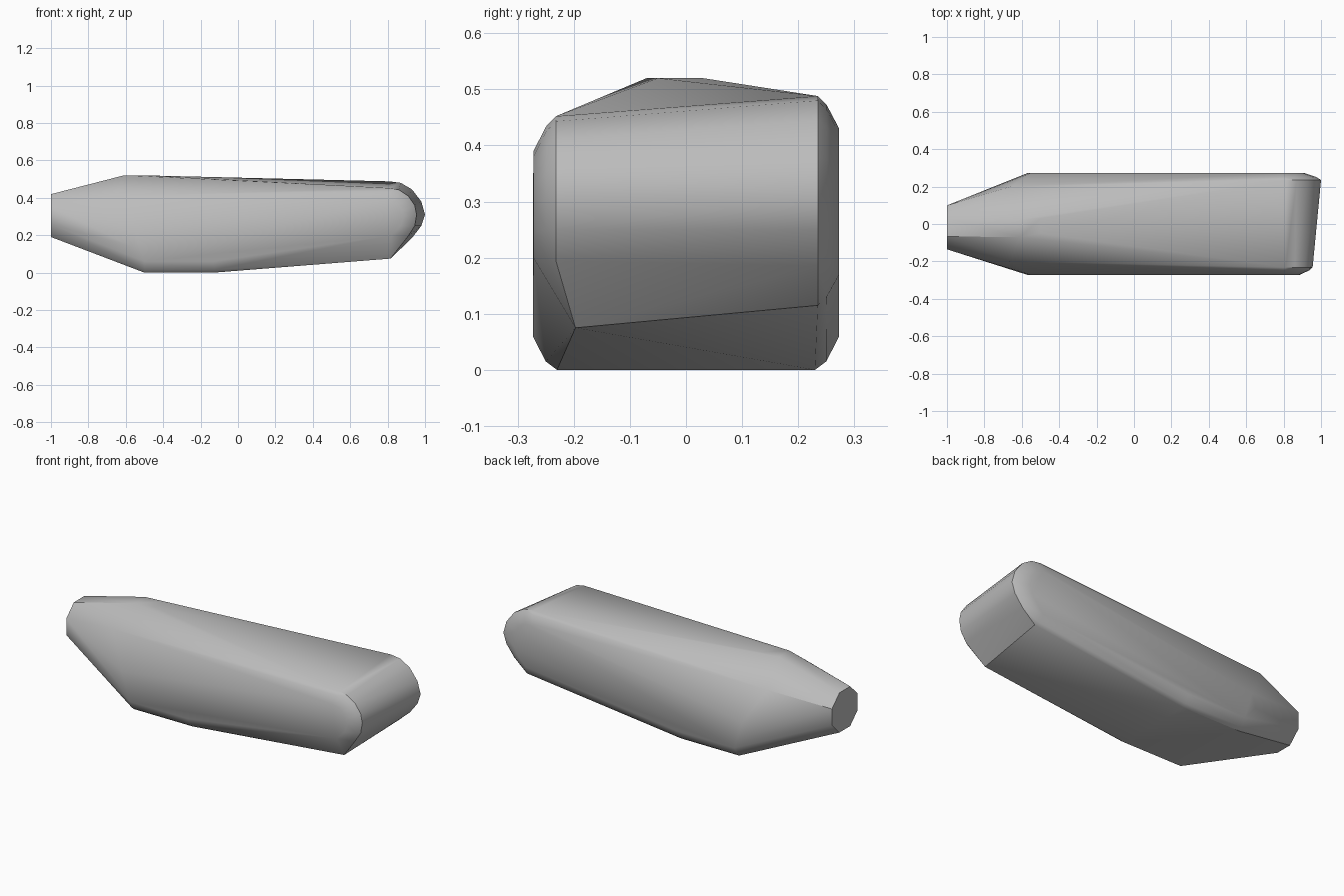
import bpy, bmesh, math
from mathutils import Vector

cube = bpy.data.objects.get("Cube")
if cube:
    bpy.data.objects.remove(cube, do_unlink=True)

grey = bpy.data.materials.new("plain grey")
grey.use_nodes = True
grey.diffuse_color = (0.5, 0.5, 0.5, 1)
grey.node_tree.nodes["Principled BSDF"].inputs["Base Color"].default_value = (0.5, 0.5, 0.5, 1)

points = []


def rim(y, outer_y, rim_profile, flank_profile):
    """Rounded rim from the nose edge to the flat flank."""
    for (x1, z1), (x2, z2) in zip(rim_profile, flank_profile):
        points.append((x1, y, z1))
        points.append((x1 + (x2 - x1) * .28, y + (outer_y - y) * .42, z1 + (z2 - z1) * .28))
        points.append((x2, outer_y, z2))


# Rounded nose, slanted so the back side is longer and taller
rim(.235, .273,
    [(.81, .488), (.87, .48), (.93, .445), (.98, .38), (1, .31), (.98, .25), (.93, .185), (.85, .115)],
    [(.79, .43), (.83, .42), (.87, .4), (.9, .36), (.91, .31), (.9, .26), (.88, .22), (.83, .17)])
rim(-.232, -.272,
    [(.81, .452), (.86, .443), (.91, .41), (.945, .36), (.955, .31), (.945, .25), (.91, .195)],
    [(.79, .39), (.83, .38), (.86, .36), (.88, .33), (.885, .3), (.87, .25), (.82, .2)])
points.append((.815, -.197, .075))

# Shoulders and rounded keel edges, same on both sides
for s in (-1, 1):
    points += [(-.66, s * .2, .41), (-.55, s * .273, .22), (-.57, s * .272, .14)]
    for x in (-.5, -.13):
        points += [(x, s * .23, 0), (x, s * .25, .015), (x, s * .273, .06)]

# Short ridge on top
points += [(-.61, -.07, .52), (-.61, .025, .52), (-.5, -.05, .52), (-.5, .03, .52)]

# Eight-sided flat tail end
for i in range(8):
    a = math.radians(i * 45 + 22.5)
    points.append((-1, -.018 + .127 * math.cos(a), .305 + .124 * math.sin(a)))

# Skin the body
bm = bmesh.new()
for p in points:
    bm.verts.new(Vector(p))
hull = bmesh.ops.convex_hull(bm, input=bm.verts)
loose = {g for g in hull["geom_interior"] + hull["geom_unused"] if isinstance(g, bmesh.types.BMVert)}
bmesh.ops.delete(bm, geom=list(loose), context='VERTS')
bmesh.ops.dissolve_limit(bm, angle_limit=math.radians(.5), verts=bm.verts, edges=bm.edges)
bmesh.ops.recalc_face_normals(bm, faces=bm.faces)
mesh = bpy.data.meshes.new("body")
bm.to_mesh(mesh)
bm.free()
mesh.materials.append(grey)
body = bpy.data.objects.new("body", mesh)
bpy.context.collection.objects.link(body)
bpy.ops.object.select_all(action='DESELECT')
body.select_set(True)
bpy.context.view_layer.objects.active = body
bpy.ops.object.shade_smooth_by_angle(angle=math.radians(32))
